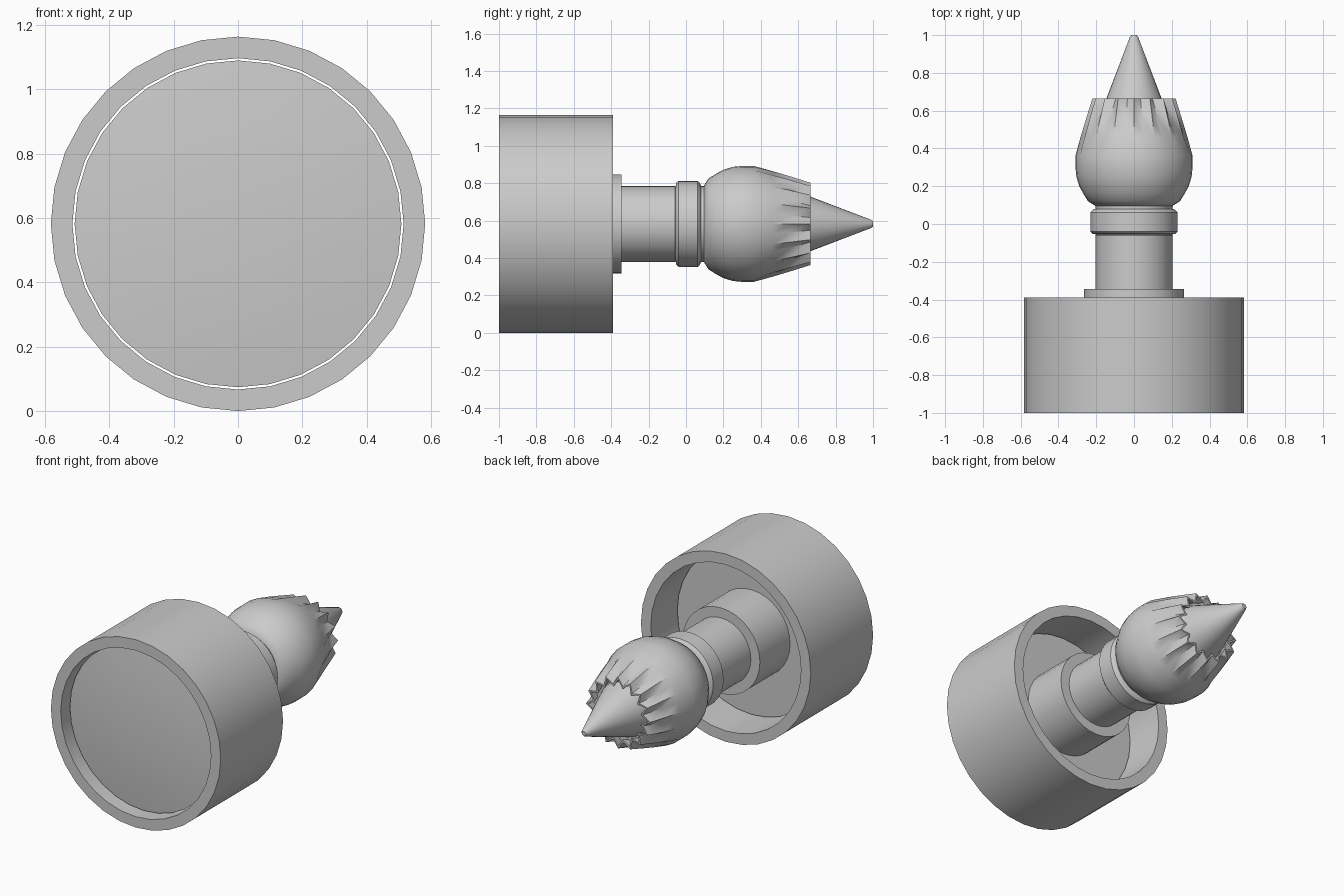
import bpy, bmesh, math

if "Cube" in bpy.data.objects:
    bpy.data.objects.remove(bpy.data.objects["Cube"])

AXIS_Z = 0.582   # height of the horizontal axis of revolution
SIDES = 32


def lathe(name, profile, closed=False, angle=35):
    """Revolve (y, r[, groove depth]) points about the y axis; r = 0 makes a pole."""
    bm = bmesh.new()
    rings = []
    for y, r, *groove in profile:
        g = groove[0] if groove else 0
        if r == 0:
            rings.append([bm.verts.new((0, y, AXIS_Z))] * SIDES)
            continue
        ring = []
        for i in range(SIDES):
            a = 2 * math.pi * i / SIDES
            rr = r - g * (i % 2)
            ring.append(bm.verts.new((rr * math.cos(a), y, AXIS_Z + rr * math.sin(a))))
        rings.append(ring)
    pairs = list(zip(rings, rings[1:]))
    if closed:
        pairs.append((rings[-1], rings[0]))
    for a, b in pairs:
        for i in range(SIDES):
            j = (i + 1) % SIDES
            bm.faces.new(list(dict.fromkeys((a[i], a[j], b[j], b[i]))))
    bmesh.ops.recalc_face_normals(bm, faces=bm.faces)
    mesh = bpy.data.meshes.new(name)
    bm.to_mesh(mesh)
    bm.free()
    ob = bpy.data.objects.new(name, mesh)
    bpy.context.collection.objects.link(ob)
    bpy.ops.object.select_all(action='DESELECT')
    ob.select_set(True)
    bpy.context.view_layer.objects.active = ob
    bpy.ops.object.shade_smooth_by_angle(angle=math.radians(angle))
    return ob


# Open outer sleeve around the front disc
lathe("outer_sleeve", [(-1.0, 0.582), (-0.39, 0.582), (-0.39, 0.515), (-1.0, 0.515)], closed=True)

# Thick disc recessed in the sleeve, front very slightly domed
lathe("front_disc", [(-0.95, 0), (-0.947, 0.17), (-0.938, 0.34), (-0.92, 0.508),
                     (-0.64, 0.508), (-0.64, 0)])

# Hub joining the disc to the shaft
lathe("hub", [(-0.66, 0), (-0.66, 0.265), (-0.345, 0.265), (-0.345, 0)])

# Shaft and its collar
lathe("shaft", [(-0.38, 0), (-0.38, 0.203), (-0.06, 0.203), (-0.05, 0.195),
                (0.12, 0.195), (0.12, 0)])
lathe("collar", [(-0.058, 0.19), (-0.052, 0.218), (-0.04, 0.23), (0.062, 0.23),
                 (0.075, 0.218), (0.08, 0.203), (0.1, 0.203), (0.1, 0.19)], closed=True)

# Rounded bulb flowing into a fluted, open-ended taper
lathe("fluted_bulb", [(0.095, 0), (0.095, 0.203), (0.12, 0.243), (0.16, 0.268), (0.2, 0.29),
                      (0.25, 0.305), (0.3, 0.31), (0.362, 0.31),
                      (0.46, 0.283, 0.012), (0.56, 0.253, 0.027), (0.665, 0.22, 0.045),
                      (0.665, 0.205, 0.045), (0.61, 0.215, 0.035), (0.61, 0)], angle=40)

# Pointed spike with a small blunt tip
lathe("spike", [(0.6, 0), (0.6, 0.17), (0.665, 0.146), (0.99, 0.022), (1.0, 0.014), (1.0, 0)])
